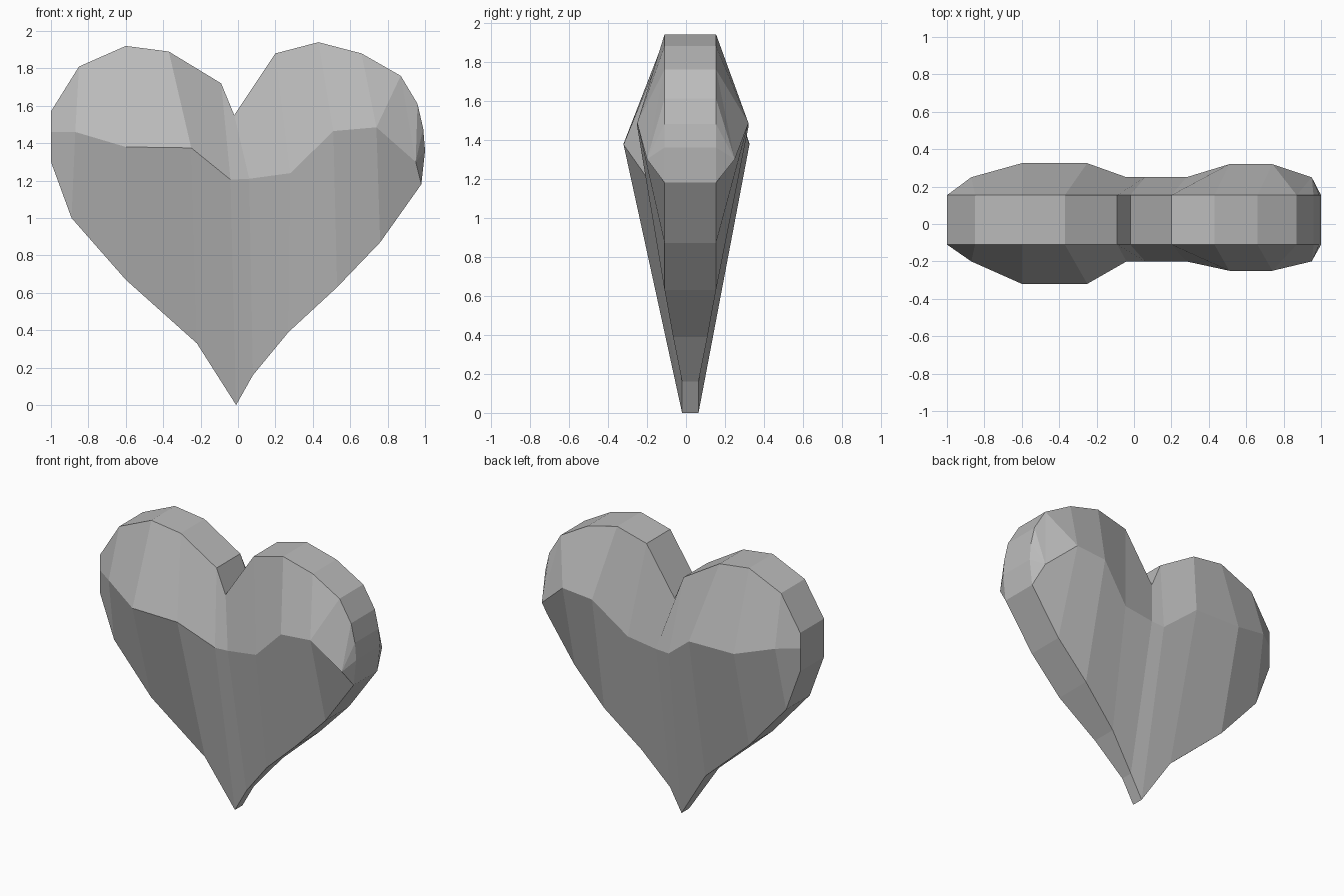
import bpy
import bmesh

# Remove the default object
cube = bpy.data.objects.get("Cube")
if cube:
    bpy.data.objects.remove(cube, do_unlink=True)

# Single flat stone grey material
grey = bpy.data.materials.new("stone_grey")
grey.use_nodes = True
stone_colour = (0.5, 0.5, 0.5, 1.0)
grey.diffuse_color = stone_colour
grey.node_tree.nodes["Principled BSDF"].inputs["Base Color"].default_value = stone_colour

# Heart outline as (x, z): upper lobes, right shoulder, lower edge, left shoulder
upper_edge = [(-.85, 1.81), (-.6, 1.92), (-.37, 1.89), (-.09, 1.72),
              (-.02, 1.55), (.2, 1.88), (.43, 1.94), (.66, 1.88)]
right_shoulder = [(.87, 1.76), (.96, 1.61), (.99, 1.48), (1, 1.36)]
lower_edge = [(-.89, 1), (-.6, .67), (-.22, .33), (-.01, 0), (.08, .16),
              (.27, .39), (.53, .63), (.76, .87), (.98, 1.18)]
left_shoulder = [(-1, 1.3), (-1, 1.46), (-1, 1.57)]

# Raised ridge across the belly as (x, z), with its depth on each side
ridge_line = [(-.87, 1.46), (-.6, 1.38), (-.25, 1.375), (-.04, 1.205), (.06, 1.21),
              (.28, 1.24), (.51, 1.465), (.74, 1.485), (.95, 1.3)]
front_depth = [.2, .32, .32, .2, .2, .2, .25, .25, .2]
back_depth = [.25, .325, .325, .25, .25, .25, .32, .32, .25]

rim_centre = 0.022


def rim_half_width(z):
    """The rim is broad on the lobes and narrows to the bottom tip."""
    if z < 0.2:
        return 0.042
    return min(0.132, 0.042 + (z - 0.16) * 0.2)


def add_side(bm, direction, depths):
    """Build one faceted side of the heart and return its rim vertices in order."""
    def rim_verts(points):
        return [bm.verts.new((x, rim_centre + direction * rim_half_width(z), z))
                for x, z in points]

    upper = rim_verts(upper_edge)
    right = rim_verts(right_shoulder)
    lower = rim_verts(lower_edge)
    left = rim_verts(left_shoulder)
    ridge = [bm.verts.new((x, direction * depth, z))
             for (x, z), depth in zip(ridge_line, depths)]

    # Facets above and below the ridge
    for i in range(len(upper) - 1):
        bm.faces.new((upper[i], upper[i + 1], ridge[i + 1], ridge[i]))
    for i in range(len(lower) - 1):
        bm.faces.new((ridge[i], ridge[i + 1], lower[i + 1], lower[i]))

    # Left shoulder facets
    bm.faces.new((ridge[0], left[1], left[2], upper[0]))
    bm.faces.new((ridge[0], lower[0], left[0], left[1]))

    # Right shoulder facets, fanned around the end of the ridge
    bm.faces.new((ridge[-2], upper[-1], right[0]))
    bm.faces.new((ridge[-2], right[0], ridge[-1]))
    fan = right + [lower[-1]]
    for a, b in zip(fan, fan[1:]):
        bm.faces.new((ridge[-1], a, b))

    return upper + right + lower[::-1] + left


# Heart body: two faceted sides joined by a rim
bm = bmesh.new()
front_rim = add_side(bm, -1, front_depth)
back_rim = add_side(bm, 1, back_depth)
count = len(front_rim)
for i in range(count):
    j = (i + 1) % count
    bm.faces.new((front_rim[i], front_rim[j], back_rim[j], back_rim[i]))
bmesh.ops.recalc_face_normals(bm, faces=bm.faces[:])

mesh = bpy.data.meshes.new("heart")
bm.to_mesh(mesh)
bm.free()
mesh.materials.append(grey)
heart = bpy.data.objects.new("heart", mesh)
bpy.context.collection.objects.link(heart)
